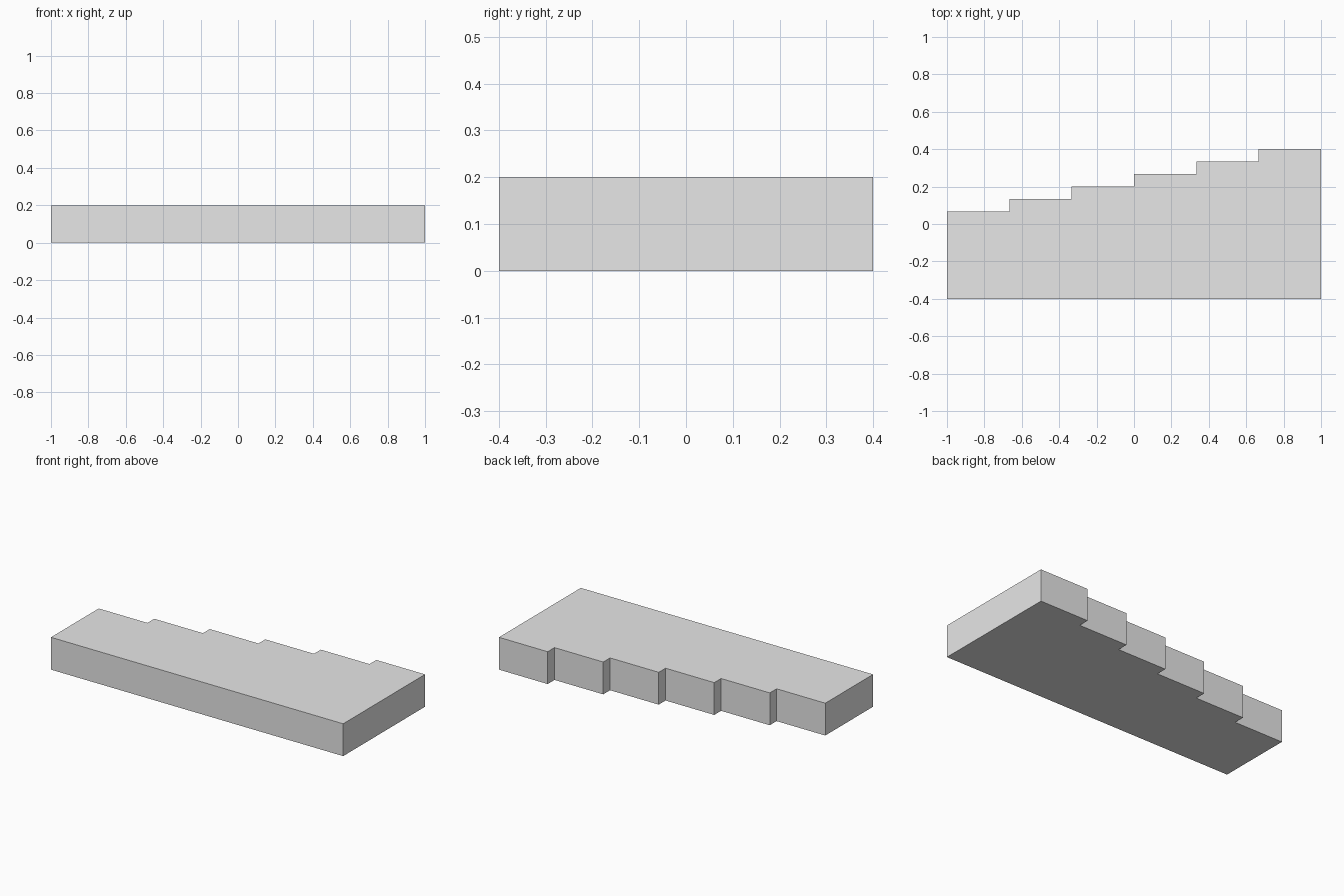
import bpy, bmesh

cube = bpy.data.objects.get("Cube")
if cube:
    bpy.data.objects.remove(cube, do_unlink=True)

# Plain grey material
grey = (0.8, 0.8, 0.8, 1.0)
mat = bpy.data.materials.new("light grey")
mat.use_nodes = True
mat.diffuse_color = grey
mat.node_tree.nodes["Principled BSDF"].inputs["Base Color"].default_value = grey

STEPS, WIDTH, DEPTH, HEIGHT = 6, 2.0, 0.8, 0.2
run, rise = WIDTH / STEPS, DEPTH / 12

# Outline: straight front edge, back edge stepping out towards +x
outline = [(-WIDTH / 2, -DEPTH / 2), (WIDTH / 2, -DEPTH / 2)]
for i in reversed(range(STEPS)):
    y = DEPTH / 2 - (STEPS - 1 - i) * rise
    x = -WIDTH / 2 + i * run
    outline += [(x + run, y), (x, y)]

# Extrude the outline into a slab
bm = bmesh.new()
base = bm.faces.new([bm.verts.new((x, y, 0)) for x, y in outline])
top = bmesh.ops.extrude_face_region(bm, geom=[base], use_keep_orig=True)["geom"]
bmesh.ops.translate(bm, vec=(0, 0, HEIGHT),
                    verts=[v for v in top if isinstance(v, bmesh.types.BMVert)])
bmesh.ops.recalc_face_normals(bm, faces=bm.faces)

mesh = bpy.data.meshes.new("stepped_slab")
bm.to_mesh(mesh)
bm.free()
mesh.materials.append(mat)
slab = bpy.data.objects.new("stepped_slab", mesh)
bpy.context.collection.objects.link(slab)
